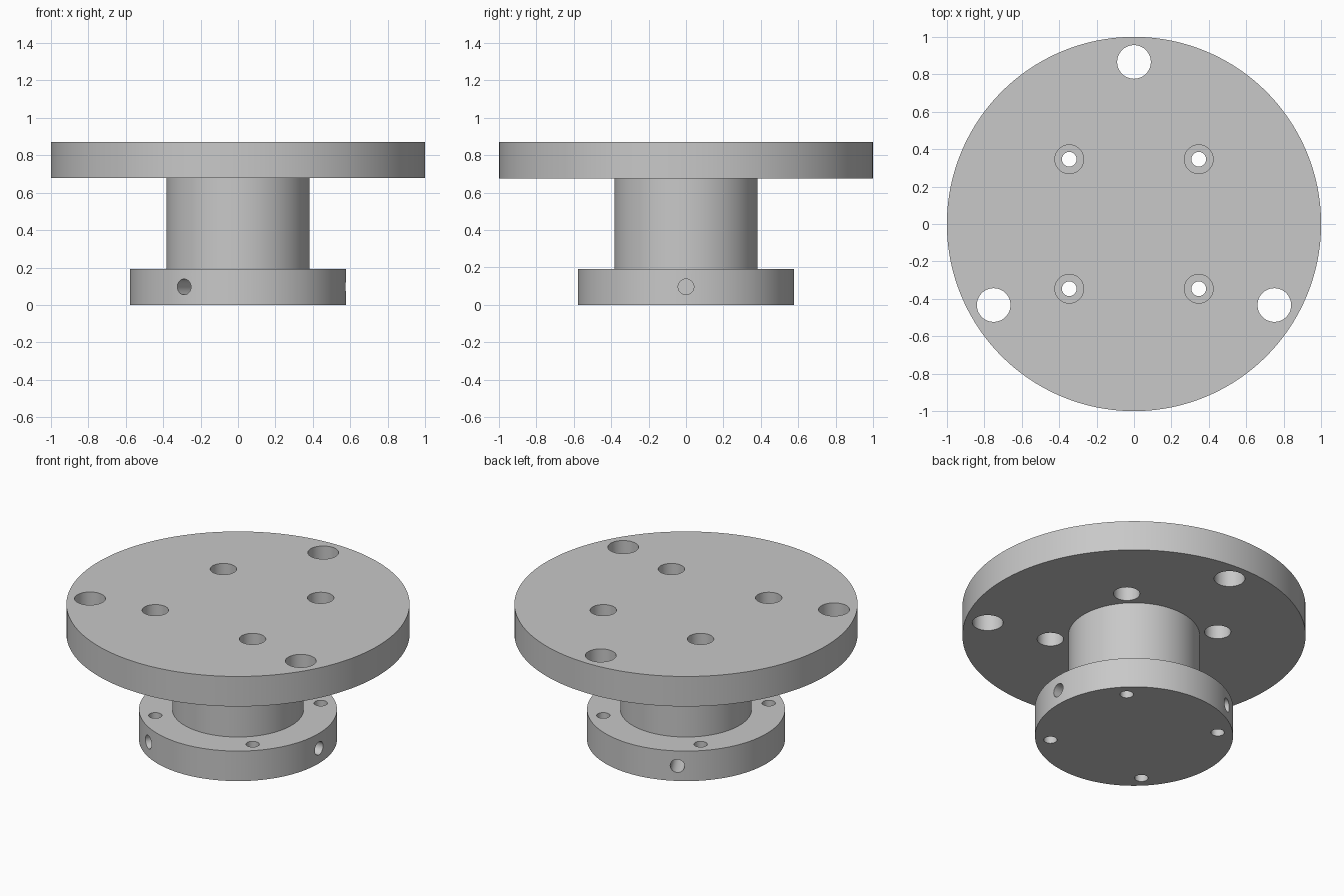
import bpy
import bmesh
from math import cos, sin, radians, pi
from mathutils import Matrix, Vector

cube = bpy.data.objects.get("Cube")
if cube:
    bpy.data.objects.remove(cube, do_unlink=True)

# Main dimensions
PLATE_R, HUB_R, FLANGE_R = 1.0, 0.383, 0.577
FLANGE_TOP, PLATE_BOTTOM, PLATE_TOP = 0.193, 0.677, 0.87

metal = bpy.data.materials.new("grey metal")
metal.use_nodes = True
grey = (0.58, 0.58, 0.58, 1)
metal.diffuse_color = grey
metal.node_tree.nodes["Principled BSDF"].inputs["Base Color"].default_value = grey


def new_object(name, bm):
    bmesh.ops.recalc_face_normals(bm, faces=bm.faces)
    mesh = bpy.data.meshes.new(name)
    bm.to_mesh(mesh)
    bm.free()
    mesh.materials.append(metal)
    obj = bpy.data.objects.new(name, mesh)
    bpy.context.collection.objects.link(obj)
    return obj


def lathe(name, profile, steps):
    """Turn an (r, z) profile about the z axis into a closed solid."""
    bm = bmesh.new()
    verts = [bm.verts.new((r, 0, z)) for r, z in profile]
    edges = [bm.edges.new(pair) for pair in zip(verts, verts[1:])]
    bmesh.ops.spin(bm, geom=verts + edges, axis=(0, 0, 1), cent=(0, 0, 0),
                   angle=2 * pi, steps=steps, use_merge=True)
    bmesh.ops.remove_doubles(bm, verts=bm.verts, dist=1e-5)
    # Close both ends with flat caps
    rim = [e for e in bm.edges if e.is_boundary]
    bmesh.ops.holes_fill(bm, edges=rim, sides=0)
    return new_object(name, bm)


def add_drill(bm, start, end, radius):
    """Add a round cutter running from start to end."""
    start, end = Vector(start), Vector(end)
    axis = end - start
    turn = axis.to_track_quat('Z', 'Y').to_matrix().to_4x4()
    bmesh.ops.create_cone(bm, cap_ends=True, segments=48, radius1=radius,
                          radius2=radius, depth=axis.length,
                          matrix=Matrix.Translation((start + end) / 2) @ turn)


# Flanged body: bottom flange, hub and top plate turned as one solid
body = lathe("flanged_body", [
    (FLANGE_R, 0), (FLANGE_R, FLANGE_TOP),
    (HUB_R, FLANGE_TOP), (HUB_R, PLATE_BOTTOM),
    (PLATE_R, PLATE_BOTTOM), (PLATE_R, PLATE_TOP)], 160)

drills = bmesh.new()

# Three large mounting holes near the rim of the plate
for angle in (90, 210, 330):
    x, y = 0.866 * cos(radians(angle)), 0.866 * sin(radians(angle))
    add_drill(drills, (x, y, 0.5), (x, y, 1), 0.09)

# Four screw holes in the flange with wider access holes above them
for x in (-0.346, 0.346):
    for y in (-0.346, 0.346):
        add_drill(drills, (x, y, -0.1), (x, y, 0.3), 0.039)
        add_drill(drills, (x, y, 0.5), (x, y, 1), 0.077)

# Three blind radial holes in the side of the flange
for angle in (0, 120, 240):
    out = Vector((cos(radians(angle)), sin(radians(angle)), 0))
    level = Vector((0, 0, FLANGE_TOP / 2))
    add_drill(drills, out * HUB_R + level, out * 0.7 + level, 0.042)

cutter = new_object("hole_cutter", drills)
cutter.hide_render = True

# Cut the holes, then drop the cutter
cut = body.modifiers.new("holes", 'BOOLEAN')
cut.operation = 'DIFFERENCE'
cut.solver = 'EXACT'
cut.object = cutter
bpy.ops.object.select_all(action='DESELECT')
bpy.context.view_layer.objects.active = body
body.select_set(True)
bpy.ops.object.modifier_apply(modifier=cut.name)
bpy.data.objects.remove(cutter, do_unlink=True)

bpy.ops.object.shade_smooth_by_angle(angle=radians(30))
